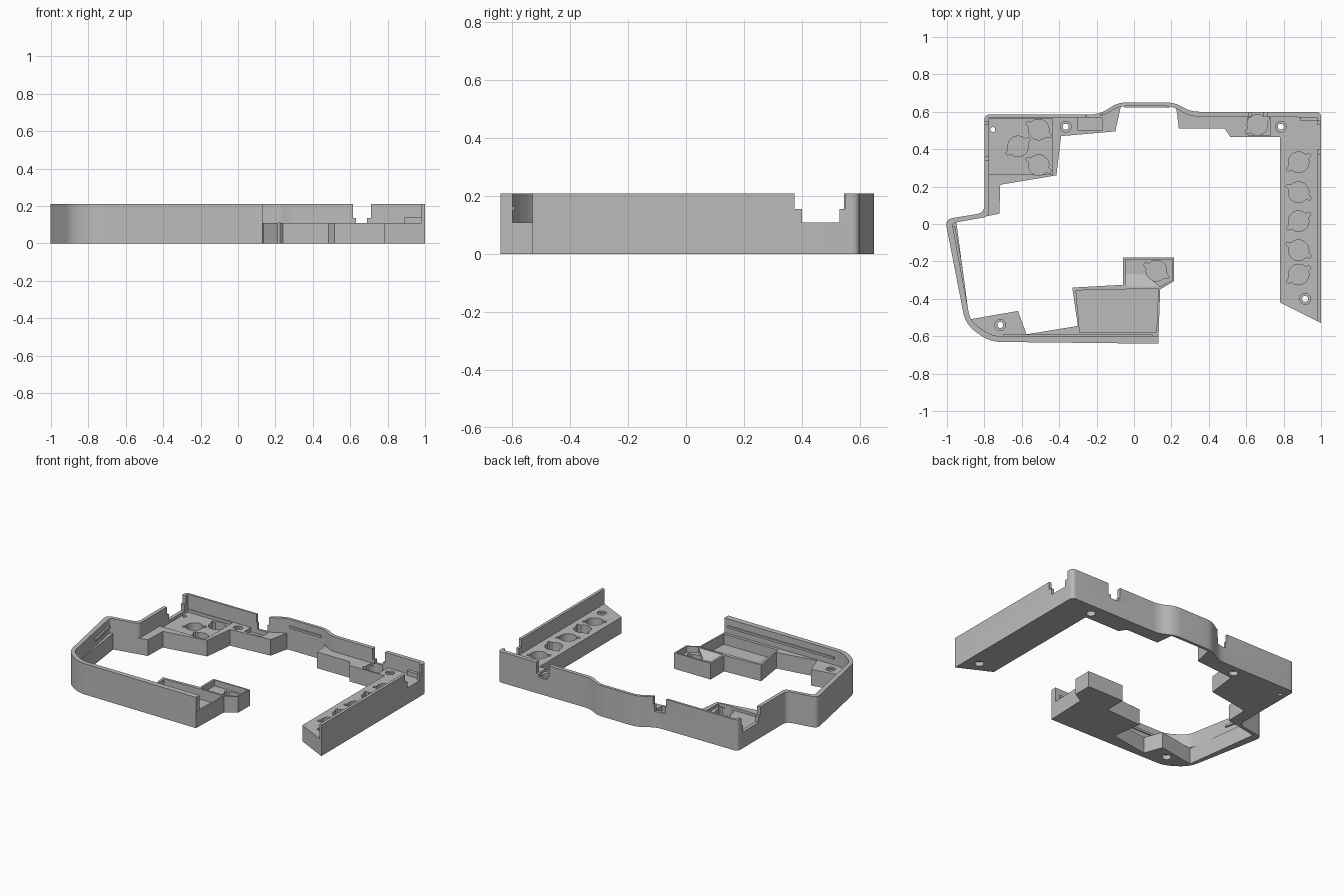
import bpy, bmesh, math
from mathutils import Vector

if "Cube" in bpy.data.objects:
    bpy.data.objects.remove(bpy.data.objects["Cube"])

LEDGE, TOP = 0.11, 0.21

grey = bpy.data.materials.new("plain grey")
grey.use_nodes = True
grey.diffuse_color = (0.5, 0.5, 0.5, 1)
grey.node_tree.nodes["Principled BSDF"].inputs["Base Color"].default_value = (0.5, 0.5, 0.5, 1)


def rounded(points):
    """Corner list of (x, y) or (x, y, cut length); cut corners become smooth bends."""
    out = []
    for i, p in enumerate(points):
        c = Vector(p[:2])
        if len(p) == 2:
            out.append(c)
            continue
        before = Vector(points[i - 1][:2]) - c
        after = Vector(points[(i + 1) % len(points)][:2]) - c
        a, b = c + before.normalized() * p[2], c + after.normalized() * p[2]
        for k in range(7):
            t = k / 6
            out.append(a * (1 - t) ** 2 + c * 2 * t * (1 - t) + b * t * t)
    return out


def prism(bm, outline, z0, z1):
    low = [bm.verts.new((x, y, z0)) for x, y in outline]
    high = [bm.verts.new((x, y, z1)) for x, y in outline]
    n = len(low)
    bm.faces.new(low)
    bm.faces.new(high)
    for i in range(n):
        j = (i + 1) % n
        bm.faces.new((low[i], low[j], high[j], high[i]))


def rect(x0, x1, y0, y1):
    return [(x0, y0), (x1, y0), (x1, y1), (x0, y1)]


def circle(x, y, r, n=24):
    return [(x + r * math.cos(math.tau * k / n), y + r * math.sin(math.tau * k / n)) for k in range(n)]


def keyhole(x, y, turn):
    """Round socket with two small wings."""
    out = []
    for k in range(36):
        a = math.tau * k / 36
        r = 0.075 if k % 18 in (0, 1) else 0.055
        out.append((x + r * math.cos(a + turn), y + r * math.sin(a + turn)))
    return out


def make(name, solids):
    bm = bmesh.new()
    for outline, z0, z1 in solids:
        prism(bm, outline, z0, z1)
    bmesh.ops.recalc_face_normals(bm, faces=bm.faces)
    mesh = bpy.data.meshes.new(name)
    bm.to_mesh(mesh)
    bm.free()
    mesh.materials.append(grey)
    ob = bpy.data.objects.new(name, mesh)
    bpy.context.collection.objects.link(ob)
    return ob


def carve(ob, solids):
    """Cut a group of separate solids out of a part."""
    cutter = make("cutter", solids)
    cutter.hide_render = True
    mod = ob.modifiers.new("cut", "BOOLEAN")
    mod.operation, mod.solver, mod.object = "DIFFERENCE", "EXACT", cutter
    bpy.context.view_layer.update()
    graph = bpy.context.evaluated_depsgraph_get()
    mesh = bpy.data.meshes.new_from_object(ob.evaluated_get(graph))
    ob.modifiers.clear()
    ob.data = mesh
    bpy.data.objects.remove(cutter)


# Shared outer outline, from the front wall end round to the right bar end
outer = [(0.13, -0.64), (-0.77, -0.63, .06), (-0.90, -0.54, .07), (-1.01, 0.025, .04),
         (-0.80, 0.06, .04), (-0.80, 0.585, .03), (-0.18, 0.585, .06), (-0.09, 0.65, .05),
         (0.22, 0.65, .05), (0.30, 0.60, .05), (1.0, 0.60, .03), (1.0, -0.53)]

# Lower frame with its inward pads
base_inner = [(0.78, -0.42), (0.78, 0.465), (0.515, 0.465), (0.485, 0.51), (0.24, 0.51),
              (0.225, 0.63), (-0.07, 0.63), (-0.10, 0.495), (-0.39, 0.47), (-0.415, 0.26),
              (-0.715, 0.21), (-0.72, 0.055), (-0.95, 0.01), (-0.88, -0.51), (-0.62, -0.465),
              (-0.575, -0.59), (-0.30, -0.545), (-0.33, -0.34), (-0.06, -0.325),
              (-0.06, -0.18), (0.215, -0.18), (0.215, -0.305), (0.14, -0.35)]
frame = make("lower_frame", [(rounded(outer + base_inner), 0, LEDGE)])

# Recesses: left pad, back pocket, front tray, small tray
carve(frame, [
    (rect(-0.775, -0.435, 0.265, 0.565), 0.09, 0.3),
    (rect(-0.30, -0.17, 0.50, 0.57), 0.08, 0.3),
    (rect(0.61, 0.73, 0.475, 0.57), 0.095, 0.3),
    ([(-0.31, -0.355), (0.13, -0.345), (0.12, -0.58), (-0.29, -0.58)], 0.04, 0.3),
    ([(-0.045, -0.19), (0.205, -0.19), (0.205, -0.30), (0.14, -0.335), (-0.045, -0.335)], 0.07, 0.3)])

# Winged sockets
sockets = [(-0.51, 0.505), (-0.62, 0.415), (-0.51, 0.315), (0.66, 0.53), (0.12, -0.25)]
sockets += [(0.88, y) for y in (0.33, 0.17, 0.015, -0.14, -0.27)]
carve(frame, [(keyhole(x, y, 0.5 if i % 2 else -0.6), 0.03, 0.3) for i, (x, y) in enumerate(sockets)])

# Screw holes with wider mouths, and one locating hole
screws = [(-0.365, 0.52), (0.785, 0.52), (0.915, -0.40), (-0.715, -0.54)]
carve(frame, [(circle(x, y, 0.016), -0.1, 0.3) for x, y in screws] + [(circle(-0.755, 0.505, 0.013), -0.1, 0.3)])
carve(frame, [(circle(x, y, 0.029), *span) for x, y in screws for span in ((-0.1, 0.03), (0.1, 0.3))])

# Upper wall
wall_inner = [(0.98, -0.52), (0.98, 0.57), (0.29, 0.575, .05), (0.215, 0.63, .05),
              (-0.085, 0.63, .05), (-0.175, 0.57, .05), (-0.775, 0.57), (-0.775, 0.04, .03),
              (-0.972, 0.005, .02), (-0.875, -0.52, .05), (-0.76, -0.60, .05), (0.13, -0.60)]
wall = make("upper_wall", [(rounded(outer + wall_inner), LEDGE, TOP)])

# Cable notches in the wall: right, back right, back left, left
carve(wall, [(rect(0.9, 1.1, 0.40, 0.53), 0.1, 0.3), (rect(0.63, 0.69, 0.5, 0.7), 0.1, 0.3),
             (rect(-0.25, -0.18, 0.5, 0.7), 0.1, 0.3), (rect(-0.9, -0.7, 0.36, 0.53), 0.1, 0.3)])
carve(wall, [(rect(0.9, 1.1, 0.375, 0.55), 0.155, 0.3), (rect(0.615, 0.71, 0.5, 0.7), 0.135, 0.3),
             (rect(-0.26, -0.17, 0.5, 0.7), 0.155, 0.3), (rect(-0.9, -0.7, 0.34, 0.545), 0.155, 0.3)])

# Snap ribs along the inner faces, and the corner ledge
ribs = make("snap_ribs", [
    ([(-0.972, -0.01), (-0.958, -0.01), (-0.918, -0.22), (-0.935, -0.22)], 0.15, 0.165),
    (rect(-0.70, 0.10, -0.602, -0.592), 0.15, 0.165),
    (rect(-0.05, 0.19, 0.622, 0.632), 0.15, 0.165)])
corner = make("corner_ledge", [(rect(0.89, 0.985, 0.55, 0.575), LEDGE, 0.14)])

# Sloped floor of the small tray
ramp = make("tray_ramp", [([(-0.045, -0.335), (0.14, -0.335), (0.06, -0.27), (-0.045, -0.265)], 0.06, 0.105)])
for v in ramp.data.vertices:
    if v.co.y > -0.3 and v.co.z > 0.1:
        v.co.z = 0.071

# Smooth bends, sharp edges
bpy.ops.object.select_all(action="DESELECT")
for ob in (frame, wall, ribs, corner, ramp):
    ob.select_set(True)
bpy.context.view_layer.objects.active = frame
bpy.ops.object.shade_smooth_by_angle(angle=math.radians(30))
